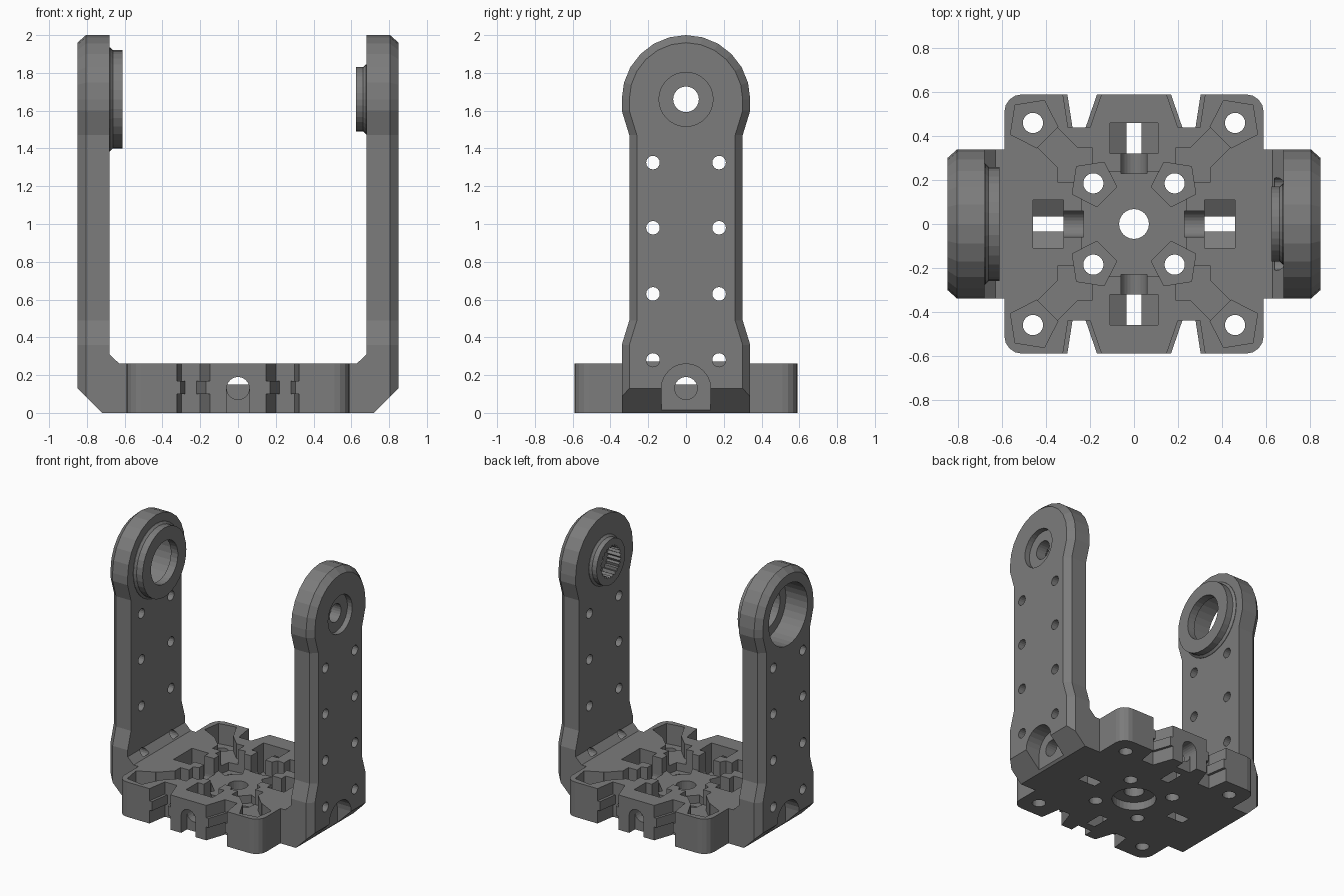
import bpy, bmesh
from math import cos, sin, pi

cube = bpy.data.objects.get("Cube")
if cube:
    bpy.data.objects.remove(cube, do_unlink=True)

GREY = (0.2, 0.2, 0.2, 1)
grey = bpy.data.materials.new("dark_grey_plastic")
grey.use_nodes = True
grey.diffuse_color = GREY
grey.node_tree.nodes["Principled BSDF"].inputs["Base Color"].default_value = GREY

AXES = {"X": lambda u, v, w: (w, u, v),
        "Y": lambda u, v, w: (u, w, v),
        "Z": lambda u, v, w: (u, v, w)}


def loft(name, axis, sections):
    """Closed solid through (outline, position along axis) sections."""
    bm = bmesh.new()
    rings = [[bm.verts.new(AXES[axis](u, v, w)) for u, v in pts] for pts, w in sections]
    n = len(rings[0])
    for a, b in zip(rings, rings[1:]):
        for i in range(n):
            j = (i + 1) % n
            bm.faces.new((a[i], a[j], b[j], b[i]))
    bm.faces.new(rings[0][::-1])
    bm.faces.new(rings[-1])
    bmesh.ops.recalc_face_normals(bm, faces=bm.faces)
    mesh = bpy.data.meshes.new(name)
    bm.to_mesh(mesh)
    bm.free()
    mesh.materials.append(grey)
    obj = bpy.data.objects.new(name, mesh)
    bpy.context.collection.objects.link(obj)
    return obj


def prism(axis, pts, lo, hi, name="cutter"):
    return loft(name, axis, [(pts, lo), (pts, hi)])


def circle(u, v, r, n=24, turn=0.0):
    return [(u + r * cos(turn + 2 * pi * i / n), v + r * sin(turn + 2 * pi * i / n))
            for i in range(n)]


def rect(u0, u1, v0, v1):
    return [(u0, v0), (u1, v0), (u1, v1), (u0, v1)]


def arch(half, centre, bottom):
    top = [(half * cos(pi * i / 12), centre + half * sin(pi * i / 12)) for i in range(13)]
    return [(half, bottom)] + top + [(-half, bottom)]


def combine(target, tool, operation="DIFFERENCE"):
    mod = target.modifiers.new("shape", "BOOLEAN")
    mod.operation = operation
    mod.solver = "EXACT"
    mod.object = tool
    bpy.context.view_layer.objects.active = target
    bpy.ops.object.modifier_apply(modifier=mod.name)
    bpy.data.objects.remove(tool, do_unlink=True)


SIGNS = (-1, 1)
CORNERS = [(a, b) for a in SIGNS for b in SIGNS]
TOP, FLOOR, AXLE = 0.262, 0.15, 0.13

# Base plate with rounded corners
HALF, ROUND = 0.59, 0.08
outline = []
for k, (sx, sy) in enumerate([(1, 1), (-1, 1), (-1, -1), (1, -1)]):
    for i in range(5):
        a = k * pi / 2 + i * pi / 8
        outline.append((sx * (HALF - ROUND) + ROUND * cos(a), sy * (HALF - ROUND) + ROUND * sin(a)))
plate = prism("Z", outline, 0, TOP, "base_plate")

# Tapered edge notches with a ridge halfway up their walls
for sx, sy in CORNERS:
    for lo, hi, r in ((-0.1, 0.1, 0), (0.1, 0.17, 0.02), (0.17, 0.4, 0)):
        pts = [(0.145 + r, 0.6), (0.325 - r, 0.6), (0.3 - r, 0.44), (0.2 + r, 0.44)]
        combine(plate, prism("Z", [(sx * x, sy * y) for x, y in pts], lo, hi))

# Sunken centre with diagonal channels to the corner screw pockets
combine(plate, prism("Z", rect(-0.24, 0.24, -0.24, 0.24), FLOOR, 0.4))
for sx, sy in CORNERS:
    def flip(pts):
        return [(sx * x, sy * y) for x, y in pts]
    combine(plate, prism("Z", flip(rect(0.19, 0.345, 0.19, 0.345)), FLOOR, 0.4))
    combine(plate, prism("Z", flip([(0.24, 0.33), (0.33, 0.24), (0.47, 0.38), (0.38, 0.47)]),
                         FLOOR, 0.4))
    for at, size, depth in ((0.185, 0.108, 0.09), (0.46, 0.115, 0.11)):
        combine(plate, prism("Z", flip(circle(at, at, size, 5, pi / 4)), depth, 0.4))
        combine(plate, prism("Z", circle(sx * at, sy * at, 0.046), -0.1, 0.4))

# Centre hole and the round recess below it
combine(plate, prism("Z", circle(0, 0, 0.068), -0.1, 0.4))
combine(plate, prism("Z", circle(0, 0, 0.15, 32), -0.1, 0.06))

# Nut traps, screw grooves and side holes on all four sides
trap = [(0.11, 0.4), (0.11, 0.045), (0.035, 0), (0.035, -0.1),
        (-0.035, -0.1), (-0.035, 0), (-0.11, 0.045), (-0.11, 0.4)]
groove = [(u, 2 * AXLE - v) for u, v in arch(0.06, AXLE, -0.2)]
for axis in "XY":
    for s in SIGNS:
        combine(plate, prism(axis, trap, s * 0.32, s * 0.46))
        combine(plate, prism(axis, groove, s * 0.23, s * 0.33))
        combine(plate, prism(axis, circle(0, AXLE, 0.06), s * 0.45, s * 0.7))
for s in SIGNS:
    combine(plate, prism("Y", arch(0.06, AXLE, -0.1), s * 0.52, s * 0.7))

# Upright arms
PIVOT = 1.66


def arm_outline(inset):
    wide, narrow = 0.34 - inset, 0.30 - inset
    side = [(wide, 0), (wide, 0.36), (narrow, 0.49), (narrow, 1.47), (wide, 1.6)]
    arc = [(wide * cos(pi * i / 12), PIVOT + wide * sin(pi * i / 12)) for i in range(13)]
    return side + arc + [(-y, z) for y, z in reversed(side)]


def make_arm(name, s):
    arm = loft(name, "X", [(arm_outline(0), s * 0.68), (arm_outline(0), s * 0.805),
                           (arm_outline(0.04), s * 0.85)])
    # Foot with a sloped inner corner, then the chamfered underside
    foot = [(HALF, 0), (0.75, 0), (0.75, 0.31), (0.68, 0.31), (0.63, TOP), (HALF, TOP)]
    combine(arm, prism("Y", [(s * x, z) for x, z in foot], -0.34, 0.34), "UNION")
    slope = [(0.62, -0.1), (0.95, -0.1), (0.95, 0.23)]
    combine(arm, prism("Y", [(s * x, z) for x, z in slope], -0.5, 0.5))
    # Arched pocket and screw hole through the foot
    combine(arm, prism("X", arch(0.13, AXLE, -0.1), s * 0.735, s * 0.95))
    combine(arm, prism("X", circle(0, AXLE, 0.06), s * 0.5, s * 0.8))
    # Rows of mounting holes
    for y in (-0.175, 0.175):
        for z in (0.28, 0.63, 0.98, 1.325):
            combine(arm, prism("X", circle(y, z, 0.036, 16), s * 0.64, s * 0.95))
    return arm


def add_boss(arm, s, radius, end):
    steps = ((radius + 0.015, 0.7), (radius + 0.015, 0.677), (radius, 0.662), (radius, end))
    combine(arm, loft("boss", "X", [(circle(0, PIVOT, r, 32), s * x) for r, x in steps]), "UNION")


# Left arm: small boss, toothed socket inside, round recess outside
left = make_arm("left_arm", 1)
add_boss(left, 1, 0.17, 0.625)
combine(left, prism("X", circle(0, PIVOT, 0.068), 0.5, 0.95))
combine(left, prism("X", circle(0, PIVOT, 0.143, 32), 0.81, 0.95))
TEETH = 24
socket = []
for i in range(TEETH * 2):
    r, a = (0.122 if i % 2 else 0.106), pi * i / TEETH
    socket.append((r * cos(a), PIVOT + r * sin(a)))
combine(left, prism("X", socket, 0.5, 0.73))

# Right arm: large flange with a stepped bore
right = make_arm("right_arm", -1)
add_boss(right, -1, 0.26, 0.612)
combine(right, prism("X", circle(0, PIVOT, 0.16, 32), -0.5, -0.95))
combine(right, prism("X", circle(0, PIVOT, 0.23, 32), -0.67, -0.95))
